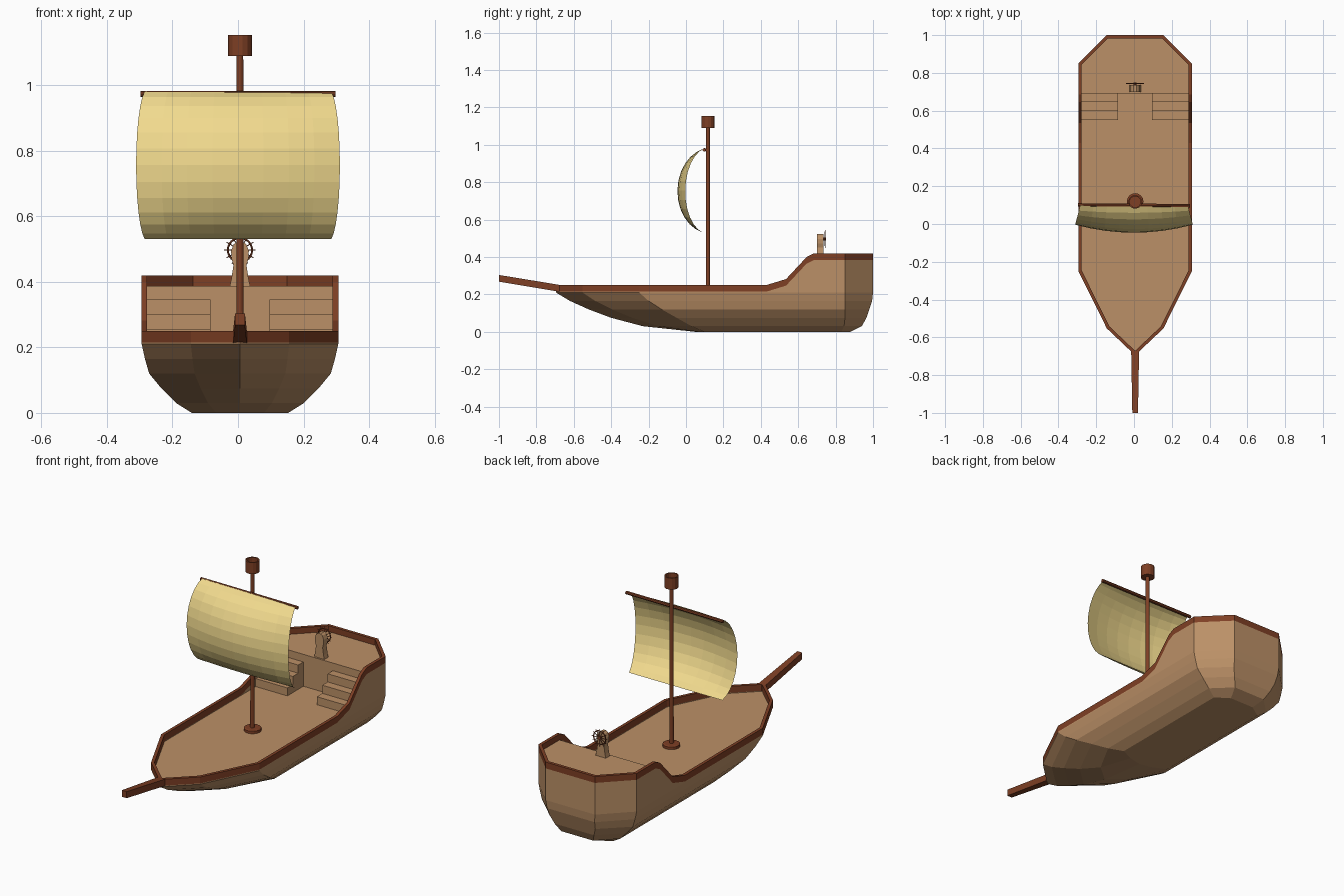
import bpy, bmesh, math
from mathutils import Vector, Matrix

if "Cube" in bpy.data.objects:
    bpy.data.objects.remove(bpy.data.objects["Cube"])

CX = 0.006  # ship centre line


def mat(name, c):
    m = bpy.data.materials.new(name)
    m.diffuse_color = (*c, 1)
    m.use_nodes = True
    m.node_tree.nodes["Principled BSDF"].inputs["Base Color"].default_value = m.diffuse_color
    return m


WOOD = mat("wood", (0.50, 0.28, 0.135))
DARK = mat("dark_wood", (0.21, 0.05, 0.018))
CLOTH = mat("cloth", (0.88, 0.70, 0.27))


def make(name, verts, faces, material, fix=True):
    me = bpy.data.meshes.new(name)
    me.from_pydata([tuple(v) for v in verts], [], faces)
    if fix:
        bm = bmesh.new()
        bm.from_mesh(me)
        bmesh.ops.recalc_face_normals(bm, faces=bm.faces)
        bm.to_mesh(me)
        bm.free()
    me.materials.append(material)
    ob = bpy.data.objects.new(name, me)
    bpy.context.collection.objects.link(ob)
    return ob


def loft(name, rings, material, caps=True, closed=False):
    n = len(rings[0])
    verts = [v for r in rings for v in r]
    count = len(rings) if closed else len(rings) - 1
    faces = []
    for k in range(count):
        a, b = k * n, ((k + 1) % len(rings)) * n
        faces += [(a + i, a + (i + 1) % n, b + (i + 1) % n, b + i) for i in range(n)]
    if caps and not closed:
        faces += [tuple(range(n)), tuple(range((len(rings) - 1) * n, len(rings) * n))]
    return make(name, verts, faces, material)


def lathe(name, profile, x, y, sides, material):
    rings = [[(x + r * math.cos(2 * math.pi * i / sides), y + r * math.sin(2 * math.pi * i / sides), z)
              for i in range(sides)] for r, z in profile]
    return loft(name, rings, material)


def box(name, x0, x1, y0, y1, z0, z1, material):
    ring = [(x0, y0), (x1, y0), (x1, y1), (x0, y1)]
    return loft(name, [[(x, y, z) for x, y in ring] for z in (z0, z1)], material)


def rod(bm, a, b, r, sides=6):
    a, b = Vector(a), Vector(b)
    d = b - a
    m = Matrix.Translation((a + b) / 2) @ d.to_track_quat('Z', 'Y').to_matrix().to_4x4()
    bmesh.ops.create_cone(bm, cap_ends=True, segments=sides, radius1=r, radius2=r, depth=d.length, matrix=m)


def from_bm(name, bm, material):
    me = bpy.data.meshes.new(name)
    bm.to_mesh(me)
    bm.free()
    me.materials.append(material)
    ob = bpy.data.objects.new(name, me)
    bpy.context.collection.objects.link(ob)


# Hull outlines: half width, bow tip, bow shoulder, stern corner, stern end
RAMP = (0.43, 0.535, 0.645, 0.685)


def outline(w, tip, shoulder, corner, end):
    half = [(w * 0.5, tip + (shoulder - tip) * 0.32), (w, shoulder)]
    half += [(w, y) for y in RAMP] + [(w, corner), (w * 0.5, end)]
    return [(0, tip)] + half + [(-x, y) for x, y in reversed(half)]


def inset(pts, d):
    out = []
    for i, p in enumerate(pts):
        p, a, b = Vector(p), Vector(pts[i - 1]), Vector(pts[(i + 1) % len(pts)])
        e, f = (p - a).normalized(), (b - p).normalized()
        n1, n2 = Vector((-e.y, e.x)), Vector((-f.y, f.x))
        m = (n1 + n2).normalized()
        out.append(tuple(p + m * d / m.dot(n1)))
    return out


def at(pts, z):
    zs = z if isinstance(z, list) else [z] * len(pts)
    return [(CX + x, y, h) for (x, y), h in zip(pts, zs)]


side_z = [0.215, 0.215, 0.215, 0.247, 0.365, 0.385, 0.385, 0.385]
gunwale = [0.215] + side_z + side_z[::-1]
top = outline(0.30, -0.695, -0.25, 0.85, 1.0)
inner = inset(top, 0.017)

# Hull shell with main deck
levels = [(0.0, 0.147, 0.05, 0.10, 0.83, 0.88), (0.03, 0.195, -0.23, 0.03, 0.845, 0.94),
          (0.075, 0.24, -0.40, -0.05, 0.85, 0.965), (0.12, 0.277, -0.52, -0.13, 0.85, 0.98),
          (0.165, 0.29, -0.62, -0.20, 0.85, 0.995), (0.21, 0.30, -0.695, -0.25, 0.85, 1.0)]
rings = [at(outline(*lv[1:]), lv[0]) for lv in levels]
rings += [at(top, gunwale), at(inner, gunwale), at(inner, 0.212)]
loft("hull", rings, WOOD)

# Rail around the hull
high = [z + 0.035 for z in gunwale]
loft("rail", [at(top, gunwale), at(top, high), at(inner, high), at(inner, gunwale)], DARK, closed=True)

# Raised stern deck
poop = [(0.283, 0.69), (0.283, 0.843), (0.143, 0.983), (-0.143, 0.983), (-0.283, 0.843), (-0.283, 0.69)]
loft("stern_deck", [at(poop, 0.212), at(poop, 0.388)], WOOD)

# Stairs on both sides
for s, label in ((1, "right"), (-1, "left")):
    prof = [(0.55, 0.212), (0.55, 0.256), (0.598, 0.256), (0.598, 0.301), (0.645, 0.301),
            (0.645, 0.346), (0.69, 0.346), (0.69, 0.212)]
    loft("stairs_" + label, [[(CX + s * x, y, z) for y, z in prof] for x in (0.09, 0.284)], WOOD)

# Bowsprit
loft("bowsprit", [[(CX + sx * w, y, z + sz) for sx, sz in ((-1, 0), (1, 0), (1, h), (-1, h))]
                  for y, z, w, h in ((-0.67, 0.213, 0.021, 0.037), (-1.0, 0.268, 0.015, 0.036))], DARK)

# Mast, its foot and the lookout cup
MY = 0.117
lathe("mast", [(0.011, 0.212), (0.010, 1.10)], CX, MY, 12, DARK)
lathe("mast_foot", [(0.044, 0.212), (0.044, 0.226), (0.038, 0.230)], CX, MY + 0.002, 16, DARK)
lathe("lookout", [(0.036, 1.09), (0.036, 1.153), (0.029, 1.153), (0.029, 1.105)], CX, MY, 14, DARK)

# Yard
bm = bmesh.new()
rod(bm, (-0.297, 0.101, 0.973), (0.297, 0.097, 0.973), 0.009, 8)
from_bm("yard", bm, DARK)

# Sail billowing forward
NU, NV, A = 8, 12, math.radians(77)
verts, faces = [], []
for j in range(NV + 1):
    a = A * (1 - 2 * j / NV)
    d = (math.cos(a) - math.cos(A)) / (1 - math.cos(A))
    z = 0.756 + 0.225 * math.sin(a) / math.sin(A)
    w = 0.285 + 0.026 * d
    for i in range(NU + 1):
        u = 2 * i / NU - 1
        verts.append((u * w, 0.098 - 0.008 * j / NV - d * (0.098 + 0.042 * (1 - u * u)), z))
for j in range(NV):
    for i in range(NU):
        k = j * (NU + 1) + i
        faces.append((k, k + NU + 1, k + NU + 2, k + 1))
make("sail", verts, faces, CLOTH, fix=False)

# Wheel stand: waisted post with a rounded head
half = [(0.031, 0.388), (0.026, 0.41), (0.020, 0.45), (0.026, 0.472), (0.027, 0.495), (0.019, 0.515), (0.008, 0.523)]
shape = half + [(-x, z) for x, z in reversed(half)]
loft("wheel_stand", [[(CX + x, y, z) for x, z in shape] for y in (0.70, 0.735)], WOOD)

# Steering wheel
WY, WZ = 0.744, 0.497
bm = bmesh.new()
rod(bm, (CX, 0.73, WZ), (CX, WY + 0.005, WZ), 0.008, 10)
for k in range(12):
    t = 2 * math.pi * k / 12
    rod(bm, (CX, WY, WZ), (CX + 0.048 * math.cos(t), WY, WZ + 0.048 * math.sin(t)), 0.0016, 5)
from_bm("wheel_spokes", bm, DARK)
ring = [[(CX + (0.037 + 0.003 * math.cos(q)) * math.cos(t), WY + 0.003 * math.sin(q),
          WZ + (0.037 + 0.003 * math.cos(q)) * math.sin(t))
         for q in [math.pi * 2 * m / 6 for m in range(6)]] for t in [math.pi * 2 * k / 24 for k in range(24)]]
loft("wheel_rim", ring, DARK, closed=True)
